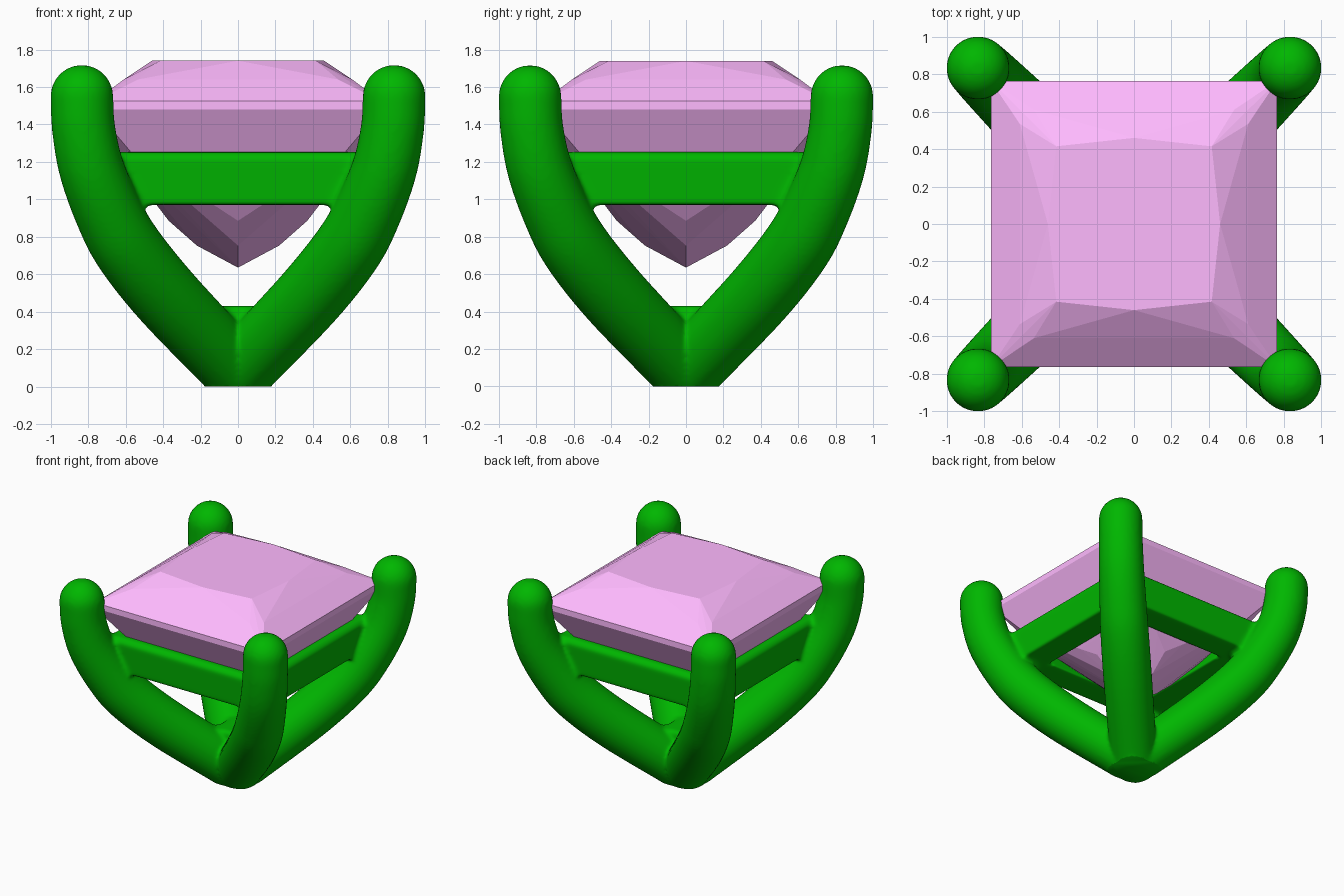
import bpy, bmesh
from math import sin, cos, pi, sqrt
from mathutils import Vector, Matrix

if "Cube" in bpy.data.objects:
    bpy.data.objects.remove(bpy.data.objects["Cube"])


def material(name, rgb):
    m = bpy.data.materials.new(name)
    m.diffuse_color = (*rgb, 1)
    m.use_nodes = True
    m.node_tree.nodes["Principled BSDF"].inputs["Base Color"].default_value = m.diffuse_color
    return m


def make_object(name, bm, mat):
    bmesh.ops.recalc_face_normals(bm, faces=bm.faces[:])
    me = bpy.data.meshes.new(name)
    bm.to_mesh(me)
    bm.free()
    me.materials.append(mat)
    ob = bpy.data.objects.new(name, me)
    bpy.context.collection.objects.link(ob)
    return ob


def smooth_path(pts, steps=6):
    # Catmull-Rom through (x, z, radius) points
    p = [2 * pts[0] - pts[1]] + pts + [2 * pts[-1] - pts[-2]]
    out = []
    for i in range(1, len(p) - 2):
        a, b, c, d = p[i - 1:i + 3]
        for k in range(steps):
            t = k / steps
            out.append(0.5 * (2 * b + (c - a) * t + (2 * a - 5 * b + 4 * c - d) * t * t
                              + (3 * b - a - 3 * c + d) * t ** 3))
    return out + [pts[-1]]


def add_loft(bm, rings):
    rows = [[bm.verts.new(v) for v in r] for r in rings]
    n = len(rows[0])
    for a, b in zip(rows, rows[1:]):
        for i in range(n):
            j = (i + 1) % n
            bm.faces.new((a[i], a[j], b[j], b[i]))
    bm.faces.new(rows[0][::-1])
    bm.faces.new(rows[-1])


def add_prong(bm, angle):
    pts = [Vector(p) for p in ((-.01, .065, .18), (.07, .15, .182), (.382, .48, .188),
                               (.585, .735, .187), (.692, .93, .181), (.783, 1.165, .174),
                               (.825, 1.38, .169), (.834, 1.55, .168))]
    path = smooth_path(pts)
    # domed tip
    for k in range(1, 8):
        a = k / 8 * pi / 2
        path.append(Vector((.834, 1.55 + .168 * sin(a), .168 * cos(a))))
    rot = Matrix.Rotation(angle, 3, 'Z')
    rings = []
    for i, p in enumerate(path):
        q0, q1 = path[max(i - 1, 0)], path[min(i + 1, len(path) - 1)]
        tan = Vector(((q1.x - q0.x) * sqrt(2), 0, q1.y - q0.y)).normalized()
        side = Vector((0, 1, 0))
        up = tan.cross(side)
        c = Vector((p.x * sqrt(2), 0, p.y))
        rings.append([rot @ (c + p.z * (cos(t) * side + sin(t) * up))
                      for t in (2 * pi * k / 32 for k in range(32))])
    add_loft(bm, rings)


green = material("green", (0, .47, 0))
pink = material("pink", (1, .49, 1))

# setting: four prongs, four gallery bars and a hub, fused with soft fillets
bm = bmesh.new()
for i in range(4):
    add_prong(bm, pi / 4 + i * pi / 2)
    rot = Matrix.Rotation(i * pi / 2, 3, 'Z')
    section = ((-.68, 1.252), (-.71, 1.22), (-.69, .97), (-.46, .97), (-.54, 1.252))
    add_loft(bm, [[rot @ Vector((s * abs(y), y, z)) for y, z in section] for s in (-1, 1)])
bmesh.ops.create_cube(bm, size=1, matrix=Matrix.Translation((0, 0, .165))
                      @ Matrix.Diagonal((.28, .28, .53, 1)))
setting = make_object("prong_setting", bm, green)
rm = setting.modifiers.new("fuse", 'REMESH')
rm.mode = 'VOXEL'
rm.voxel_size = .016
sm = setting.modifiers.new("soften", 'SMOOTH')
sm.factor = .5
sm.iterations = 8

# bake and cut the base flat at z = 0
dg = bpy.context.evaluated_depsgraph_get()
bm = bmesh.new()
bm.from_mesh(bpy.data.meshes.new_from_object(setting.evaluated_get(dg)))
setting.modifiers.clear()
bmesh.ops.bisect_plane(bm, geom=bm.verts[:] + bm.edges[:] + bm.faces[:],
                       plane_co=(0, 0, 0), plane_no=(0, 0, -1), clear_outer=True)
bmesh.ops.holes_fill(bm, edges=[e for e in bm.edges if e.is_boundary])
bm.to_mesh(setting.data)
bm.free()
bpy.context.view_layer.objects.active = setting
setting.select_set(True)
bpy.ops.object.shade_smooth_by_angle(angle=.9)

# square-cut gem: hull of table, crown, girdle, pavilion and culet points
bm = bmesh.new()
bm.verts.new((0, 0, .635))
points = [(.415, .415, 1.74), (0, .46, 1.74), (.535, .61, 1.64), (-.535, .61, 1.64),
          (.765, .765, 1.525), (.765, .765, 1.48), (.57, .64, 1.25), (-.57, .64, 1.25),
          (.13, .435, .97), (-.13, .435, .97), (.315, .315, .96),
          (0, .37, .885), (0, .22, .753)]
for i in range(4):
    rot = Matrix.Rotation(i * pi / 2, 3, 'Z')
    for c in points:
        bm.verts.new(rot @ Vector(c))
bmesh.ops.convex_hull(bm, input=bm.verts[:])
bmesh.ops.delete(bm, geom=[v for v in bm.verts if not v.link_faces], context='VERTS')
bmesh.ops.dissolve_limit(bm, angle_limit=.01, verts=bm.verts[:], edges=bm.edges[:])
make_object("gem", bm, pink)
